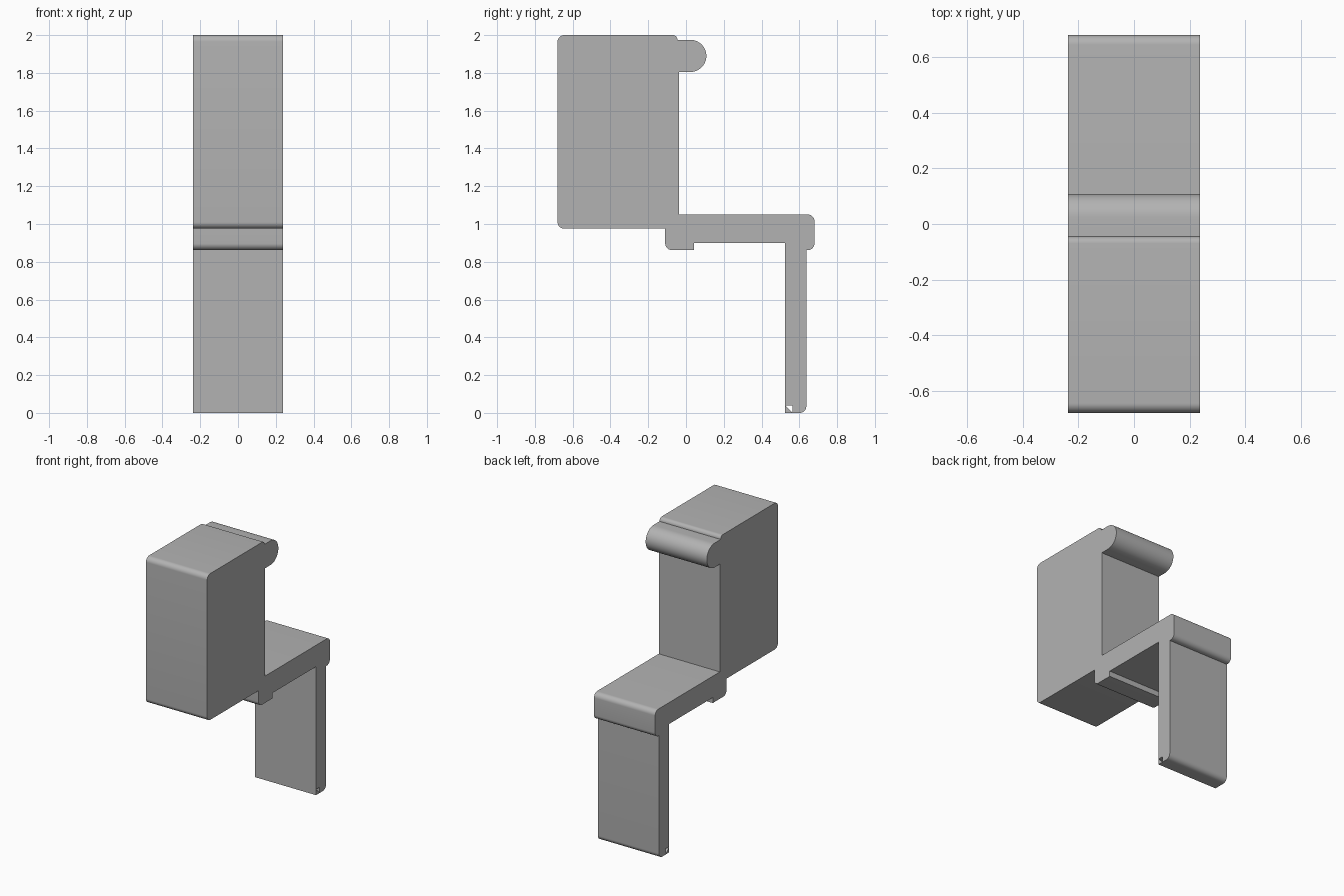
import bpy, bmesh, math
from mathutils import Vector

old = bpy.data.objects.get("Cube")
if old:
    bpy.data.objects.remove(old, do_unlink=True)

GREY = (0.45, 0.45, 0.45, 1)
mat = bpy.data.materials.new("plain grey")
mat.use_nodes = True
mat.diffuse_color = GREY
mat.node_tree.nodes["Principled BSDF"].inputs["Base Color"].default_value = GREY

HALF_WIDTH = 0.237
R = 0.035


def rounded(corners, steps=10):
    """Turn (y, z, radius) corners into an outline with arcs at right angles."""
    pts = []
    for i, (y, z, r) in enumerate(corners):
        p = Vector((y, z))
        if not r:
            pts.append(p)
            continue
        a = (Vector(corners[i - 1][:2]) - p).normalized() * r
        b = (Vector(corners[(i + 1) % len(corners)][:2]) - p).normalized() * r
        for k in range(steps + 1):
            t = math.pi / 2 * k / steps
            pts.append(p + a * (1 - math.sin(t)) + b * (1 - math.cos(t)))
    return pts


def extrude_profile(name, corners):
    """Extrude a side outline across the full width."""
    bm = bmesh.new()
    verts = [bm.verts.new((-HALF_WIDTH, p.x, p.y)) for p in rounded(corners)]
    bmesh.ops.remove_doubles(bm, verts=verts, dist=1e-5)
    face = bm.faces.new([v for v in verts if v.is_valid])
    out = bmesh.ops.extrude_face_region(bm, geom=[face], use_keep_orig=True)
    moved = [g for g in out["geom"] if isinstance(g, bmesh.types.BMVert)]
    bmesh.ops.translate(bm, verts=moved, vec=(2 * HALF_WIDTH, 0, 0))
    bmesh.ops.recalc_face_normals(bm, faces=bm.faces)
    mesh = bpy.data.meshes.new(name)
    bm.to_mesh(mesh)
    bm.free()
    mesh.materials.append(mat)
    ob = bpy.data.objects.new(name, mesh)
    bpy.context.collection.objects.link(ob)
    bpy.ops.object.select_all(action="DESELECT")
    ob.select_set(True)
    bpy.context.view_layer.objects.active = ob
    bpy.ops.object.shade_smooth_by_angle(angle=math.radians(30))
    return ob


# Block, rounded hook, shelf and leg as one continuous outline
block = [(-0.68, 0.975, R), (-0.68, 2.0, R), (-0.045, 2.0, 0.025)]
hook = [(-0.045, 1.975, 0), (0.108, 1.975, 0.085), (0.108, 1.805, 0.085), (-0.037, 1.805, 0)]
shelf = [(-0.037, 1.05, 0), (0.68, 1.05, R), (0.68, 0.862, R), (0.637, 0.862, 0)]
leg = [(0.637, 0, R), (0.565, 0, 0), (0.565, 0.04, 0), (0.525, 0.04, 0), (0.525, 0.9, 0)]
foot_step = [(0.042, 0.9, 0), (0.042, 0.862, 0), (-0.11, 0.862, R), (-0.11, 0.975, 0)]
extrude_profile("bracket_body", block + hook + shelf + leg + foot_step)

# Slanted lip in the notch under the leg
extrude_profile("leg_lip", [(0.525, 0, 0), (0.525, 0.04, 0), (0.565, 0, 0)])
